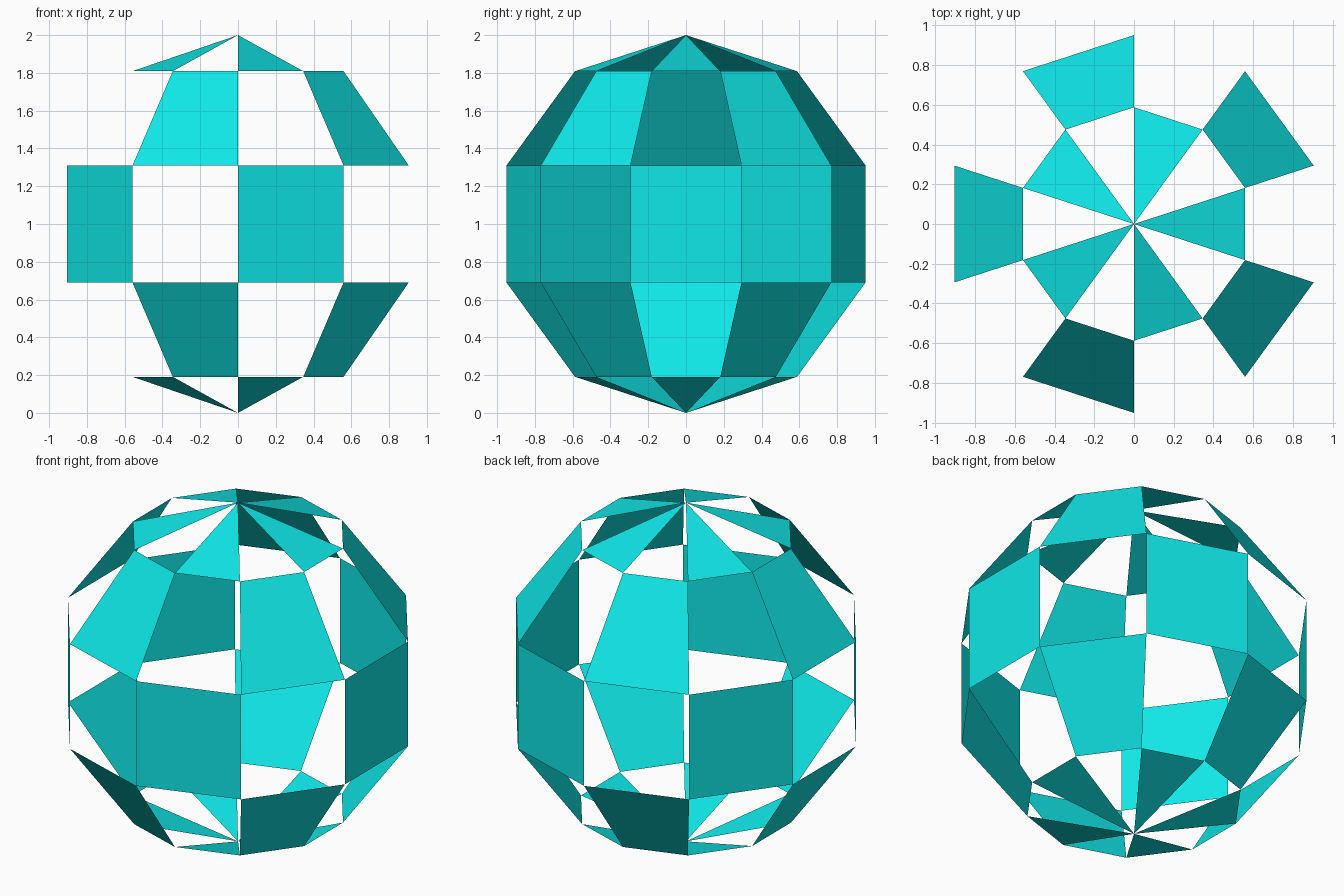
import bpy, bmesh, math
from mathutils import Matrix

if "Cube" in bpy.data.objects:
    bpy.data.objects.remove(bpy.data.objects["Cube"])

STEP = math.radians(36)

# Ten-sided, five-band sphere with every other panel cut out
bm = bmesh.new()
bmesh.ops.create_uvsphere(bm, u_segments=10, v_segments=5, radius=1)

# Turn it so a flat panel is centred on the +x axis
v = next(v for v in bm.verts if v.co.xy.length > 0.1)
turn = STEP / 2 - math.atan2(v.co.y, v.co.x)
bmesh.ops.rotate(bm, verts=bm.verts, cent=(0, 0, 0), matrix=Matrix.Rotation(turn, 3, 'Z'))


def is_open(face):
    c = face.calc_center_median()
    band = int(c.angle((0, 0, 1)) / STEP)
    column = round(math.atan2(c.y, c.x) / STEP)
    return (band + column) % 2 == 1


bmesh.ops.delete(bm, geom=[f for f in bm.faces if is_open(f)], context='FACES')
bmesh.ops.translate(bm, verts=bm.verts, vec=(0, 0, 1))

mesh = bpy.data.meshes.new("checkered_sphere")
bm.to_mesh(mesh)
bm.free()
sphere = bpy.data.objects.new("checkered_sphere", mesh)
bpy.context.collection.objects.link(sphere)

# Cyan panels
mat = bpy.data.materials.new("cyan")
mat.diffuse_color = (0.005, 0.8, 0.8, 1)
mat.use_nodes = True
mat.node_tree.nodes["Principled BSDF"].inputs["Base Color"].default_value = mat.diffuse_color
mesh.materials.append(mat)
